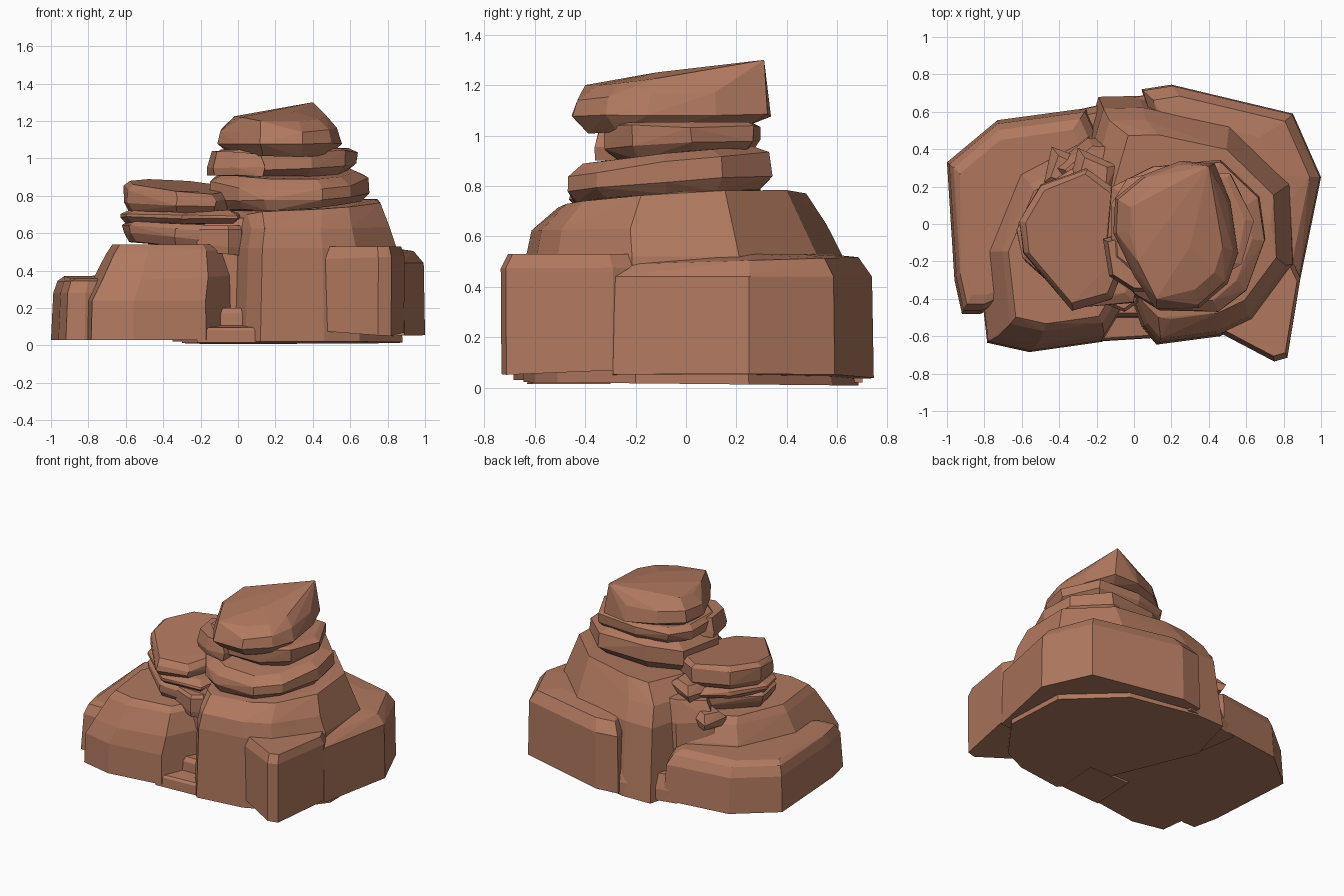
import bpy, bmesh, random
from mathutils import Vector

random.seed(4)
stone = bpy.data.materials.new("red brown sandstone")
stone.diffuse_color = (0.44, 0.19, 0.115, 1)


def rock(name, outline, layers, extra=(), rough=0.0):
    """Faceted rock: hull of an outline repeated at several heights.
    layer = (z, scale, slope_x, slope_y, shift_x, shift_y), trailing values optional"""
    cx = sum(p[0] for p in outline) / len(outline)
    cy = sum(p[1] for p in outline) / len(outline)
    bm = bmesh.new()
    for layer in layers:
        z, s, tx, ty, dx, dy = (tuple(layer) + (0,) * 6)[:6]
        for x, y in outline:
            px, py = (x - cx) * s, (y - cy) * s
            j = [random.uniform(-rough, rough) for _ in range(3)]
            bm.verts.new((cx + px + dx + j[0], cy + py + dy + j[1],
                          max(0, z + tx * px + ty * py + j[2])))
    for p in extra:
        bm.verts.new(Vector(p))
    res = bmesh.ops.convex_hull(bm, input=bm.verts[:])
    junk = {g for g in res["geom_interior"] + res["geom_unused"]
            if isinstance(g, bmesh.types.BMVert)}
    bmesh.ops.delete(bm, geom=list(junk), context='VERTS')
    bmesh.ops.dissolve_limit(bm, angle_limit=0.05, verts=bm.verts[:], edges=bm.edges[:])
    bmesh.ops.recalc_face_normals(bm, faces=bm.faces[:])
    me = bpy.data.meshes.new(name)
    bm.to_mesh(me)
    bm.free()
    me.materials.append(stone)
    ob = bpy.data.objects.new(name, me)
    bpy.context.collection.objects.link(ob)
    return ob


# Large base boulders
rock("main_boulder",
     [(.04, -.55), (.12, -.645), (.46, -.6), (.65, -.51), (.88, -.2), (.86, .25),
      (.52, .58), (.03, .685), (-.19, .68), (-.3, .3)],
     [(.015, 1, 0, -.01), (.52, .945, 0, 0, 0, -.025), (.635, .88, 0, .02, 0, -.045),
      (.75, .74, .05, .06, .03, -.03)],
     extra=[(.05, -.42, .7), (.13, -.5, .715), (.73, 0, .78)])
rock("left_boulder",
     [(-.84, -.15), (-.785, -.635), (-.56, -.685), (-.17, -.63), (-.03, -.4),
      (0, .3), (-.3, .48), (-.65, .3)],
     [(.03, 1), (.24, .985), (.37, .92, .03, .03, .03), (.5, .8, .03, 0, .05, .01),
      (.54, .72, 0, 0, .05, .01)])
rock("low_left_boulder",
     [(-1, .33), (-.73, .555), (-.25, .62), (-.1, .3), (-.4, -.3), (-.82, -.48),
      (-.92, -.48), (-.96, -.3)],
     [(.03, 1), (.28, .965), (.345, .9), (.365, .8, 0, .02)])
rock("back_right_boulder",
     [(.04, .72), (.2, .745), (.85, .59), (1, .25), (.89, -.29), (.5, -.3), (.2, .2)],
     [(.045, 1, .02), (.44, .985), (.505, .87, 0, .03), (.53, .6, 0, 0, -.05)])
rock("front_right_boulder",
     [(.455, -.58), (.75, -.735), (.82, -.715), (.89, -.29), (.8, -.1), (.5, -.25)],
     [(.07, .99, -.05, .05), (.47, 1, .03), (.53, .9)])

# Infill stones in the gullies
rock("front_gully_step", [(-.22, -.63), (.1, -.61), (.12, -.3), (-.2, -.3)],
     [(.015, 1), (.08, .98), (.11, .9, 0, .1)])
rock("front_gully_stone", [(-.1, -.5), (.05, -.5), (.08, -.3), (-.12, -.3)],
     [(.1, 1), (.17, .95), (.2, .75)])
rock("front_gully_back", [(-.2, -.4), (.1, -.42), (.15, -.1), (-.2, -.1)],
     [(.05, 1), (.6, .95), (.68, .8)])
rock("back_gully_step", [(-.35, .6), (.1, .7), (.1, .4), (-.3, .3)],
     [(.02, 1), (.1, .98), (.2, .75)])
rock("back_middle_shoulder", [(-.45, .3), (-.25, .47), (-.02, .47), (.1, .2), (-.2, -.1)],
     [(.1, 1), (.52, .95), (.66, .7)], rough=.01)

# Right hand stack of slabs
rock("right_lower_slab",
     [(-.0, -.38), (.14, -.46), (.45, -.47), (.6, -.35), (.7, -.08), (.67, .15),
      (.46, .34), (.1, .31), (-.12, .2), (-.15, -.15)],
     [(.75, .9, .05, .06), (.8, 1, .03, .06), (.885, .98, .02, .12), (.925, .82, 0, .11)],
     rough=.008)
rock("right_middle_slab",
     [(-.12, .1), (-.12, -.18), (.05, -.32), (.4, -.33), (.58, -.22), (.64, .02),
      (.52, .27), (.2, .3), (-.03, .24)],
     [(.91, .82, 0, .03), (.96, .97, .01, .06), (1.03, 1, .02, 0), (1.05, .9, .02, 0)],
     rough=.008)
rock("right_middle_block",
     [(-.17, -.08), (-.13, -.28), (.0, -.36), (.14, -.36), (.15, 0)],
     [(.905, .98), (.95, 1), (1.03, .85, -.05)], rough=.006)
rock("right_cap_rock",
     [(-.1, .14), (.05, .26), (.25, .34), (.43, .32), (.51, .12), (.55, -.15),
      (.5, -.32), (.35, -.45), (.12, -.45), (.0, -.28), (-.11, -.05)],
     [(1.03, .84, 0, .05), (1.08, 1, 0, .0), (1.16, .95, .03, .05), (1.22, .76, .03, .08)],
     extra=[(.4, .31, 1.3), (.3, -.12, 1.25), (.12, -.4, 1.2), (.02, -.2, 1.22)], rough=.006)

# Left hand stack of slabs
rock("left_lower_slab",
     [(-.62, .0), (-.58, -.2), (-.34, -.42), (-.02, -.4), (.02, -.2), (0, .2), (-.3, .25)],
     [(.53, .88, -.08), (.57, .98, -.1), (.62, 1, -.07), (.65, .9, -.04)], rough=.006)
rock("left_lower_block",
     [(-.22, -.4), (-.05, -.47), (.02, -.42), (.03, -.1), (-.2, -.1)],
     [(.49, .95, -.1), (.53, 1, -.1), (.62, 1), (.64, .9)])
rock("left_thin_slab",
     [(-.63, -.03), (-.6, -.18), (-.3, -.45), (.0, -.42), (.03, -.2), (0, .25),
      (-.3, .31), (-.5, .2)],
     [(.65, .9), (.68, 1, -.02), (.7, .98, -.02), (.72, .85)], rough=.006)
rock("left_cap_slab",
     [(-.61, .02), (-.59, -.16), (-.33, -.46), (-.12, -.4), (-.02, -.15), (-.05, .15),
      (-.25, .3), (-.5, .21)],
     [(.715, .92, -.02, .02), (.75, 1, -.03, .02), (.82, .99, -.08, .1), (.855, .9, -.07, .1)],
     rough=.006)

# Broken shards wedged behind the left stack
for i, (x, y, z) in enumerate([(-.36, .3, .5), (-.22, .28, .66)]):
    rock("back_shard_%d" % (i + 1),
         [(x - .13, y - .08), (x + .1, y - .14), (x + .12, y + .04), (x - .08, y + .12)],
         [(z, .85, .1), (z + .05, 1, .1), (z + .09, .6, .1)], rough=.01)
